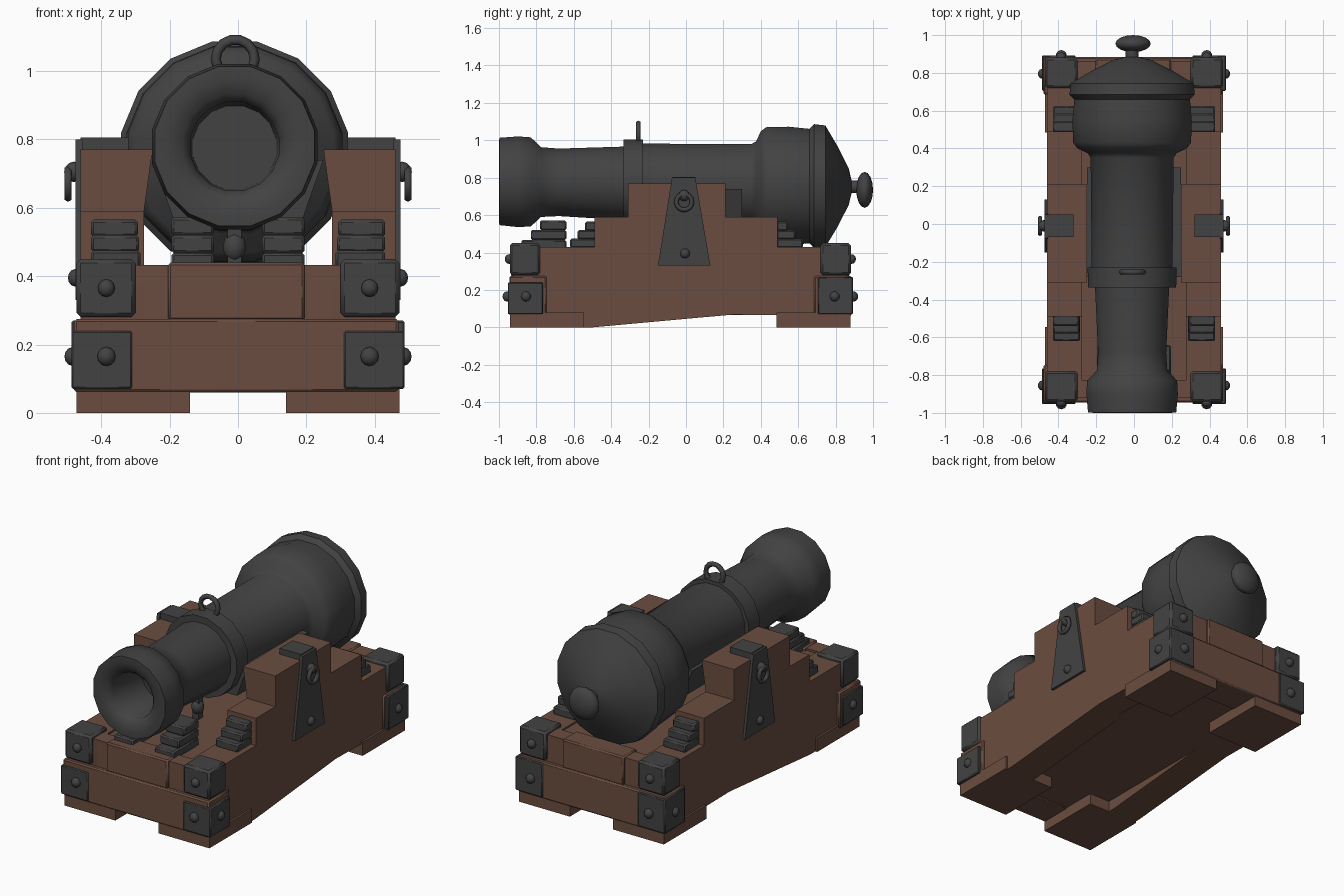
import bpy, bmesh, math
from mathutils import Matrix, Vector

if "Cube" in bpy.data.objects:
    bpy.data.objects.remove(bpy.data.objects["Cube"])


def material(name, rgb):
    m = bpy.data.materials.new(name)
    m.diffuse_color = (*rgb, 1)
    m.use_nodes = True
    m.node_tree.nodes["Principled BSDF"].inputs["Base Color"].default_value = m.diffuse_color
    return m


IRON = material("dark_iron", (0.055, 0.055, 0.055))
WOOD = material("brown_wood", (0.145, 0.073, 0.050))


def finish(name, bm, mat, angle=35, bevel=0):
    bmesh.ops.recalc_face_normals(bm, faces=bm.faces)
    me = bpy.data.meshes.new(name)
    bm.to_mesh(me)
    bm.free()
    me.materials.append(mat)
    ob = bpy.data.objects.new(name, me)
    bpy.context.collection.objects.link(ob)
    if bevel:
        b = ob.modifiers.new("bevel", 'BEVEL')
        b.width, b.segments = bevel, 1
    bpy.ops.object.select_all(action='DESELECT')
    ob.select_set(True)
    bpy.context.view_layer.objects.active = ob
    bpy.ops.object.shade_smooth_by_angle(angle=math.radians(angle))
    return ob


def box(name, x, y, z, mat, bevel=0):
    bm = bmesh.new()
    bmesh.ops.create_cube(bm, size=1)
    for v in bm.verts:
        v.co = [lo + (c + 0.5) * (hi - lo) for c, (lo, hi) in zip(v.co, (x, y, z))]
    return finish(name, bm, mat, bevel=bevel)


def extrude(name, pts, start, depth, mat, bevel=0):
    """Extrude a closed outline of 3D points along a vector."""
    bm = bmesh.new()
    f = bm.faces.new([bm.verts.new(Vector(p) + Vector(start)) for p in pts])
    r = bmesh.ops.extrude_face_region(bm, geom=[f])
    vs = [g for g in r["geom"] if isinstance(g, bmesh.types.BMVert)]
    bmesh.ops.translate(bm, verts=vs, vec=depth)
    return finish(name, bm, mat, bevel=bevel)


def ball(name, loc, scale, mat, u=10, v=6, axis='Z'):
    bm = bmesh.new()
    rot = {'X': Matrix.Rotation(math.pi / 2, 4, 'Y'),
           'Y': Matrix.Rotation(math.pi / 2, 4, 'X'), 'Z': Matrix()}[axis]
    mtx = Matrix.Translation(loc) @ Matrix.Diagonal((*scale, 1)) @ rot
    bmesh.ops.create_uvsphere(bm, u_segments=u, v_segments=v, radius=1, matrix=mtx)
    return finish(name, bm, mat, angle=70)


def torus(name, loc, major, minor, axis, mat, n=14, k=6):
    bm = bmesh.new()
    rings = []
    for i in range(n):
        a = 2 * math.pi * i / n
        ring = []
        for j in range(k):
            b = 2 * math.pi * j / k
            r, h = major + minor * math.cos(b), minor * math.sin(b)
            p = (h, r * math.cos(a), r * math.sin(a)) if axis == 'X' else \
                (r * math.cos(a), h, r * math.sin(a))
            ring.append(bm.verts.new(Vector(loc) + Vector(p)))
        rings.append(ring)
    for i in range(n):
        p, q = rings[i], rings[(i + 1) % n]
        for j in range(k):
            bm.faces.new((p[j], p[(j + 1) % k], q[(j + 1) % k], q[j]))
    return finish(name, bm, mat, angle=70)


def lathe(name, profile, mat, n=16):
    """Turn (y, radius) points round the slightly tilted gun axis."""
    bm = bmesh.new()
    rings = []
    for y, r in profile:
        zc = 0.765 - 0.015 * y
        rings.append([bm.verts.new((-0.01 + r * math.cos(2 * math.pi * (i + .5) / n), y,
                                    zc + r * math.sin(2 * math.pi * (i + .5) / n)))
                      for i in range(n)])
    for p, q in zip(rings, rings[1:]):
        for i in range(n):
            bm.faces.new((p[i], p[(i + 1) % n], q[(i + 1) % n], q[i]))
    bm.faces.new(rings[0])
    bm.faces.new(rings[-1])
    return finish(name, bm, mat, angle=42)


# Barrel: bore, flared muzzle, neck, band, body, swollen breech, domed end
lathe("barrel", [(-0.70, 0.125), (-0.96, 0.132), (-0.985, 0.155), (-1.0, 0.20), (-0.998, 0.238),
                 (-0.90, 0.247), (-0.83, 0.243), (-0.775, 0.19), (-0.68, 0.184),
                 (-0.335, 0.20), (-0.335, 0.238), (-0.23, 0.24), (-0.23, 0.218),
                 (0.35, 0.224), (0.375, 0.24), (0.40, 0.295), (0.43, 0.318),
                 (0.55, 0.322), (0.66, 0.312), (0.685, 0.338), (0.745, 0.332),
                 (0.81, 0.22), (0.87, 0.10), (0.885, 0.035), (0.93, 0.035)], IRON)
ball("breech_knob", (-0.005, 0.955, 0.735), (0.096, 0.045, 0.096), IRON, 14, 8, 'Y')
torus("lifting_ring", (-0.008, -0.255, 1.035), 0.057, 0.015, 'Y', IRON)

# Cradle below the barrel, trunnions and elevating pin
extrude("cradle", [(-0.25, 0, 0.74), (-0.19, 0, 0.57), (0.19, 0, 0.57), (0.25, 0, 0.74)],
        (0, -0.28, 0), (0, 0.58, 0), IRON)
ball("pin_knob", (-0.01, -0.36, 0.485), (0.036, 0.036, 0.045), IRON)
box("pin_stem", (-0.03, 0.01), (-0.38, -0.34), (0.42, 0.58), IRON)

# Stepped side cheeks
steps = [(-0.92, 0.06), (-0.92, 0.43), (-0.49, 0.43), (-0.49, 0.59), (-0.31, 0.59),
         (-0.31, 0.77), (0.21, 0.77), (0.21, 0.59), (0.49, 0.59), (0.49, 0.43),
         (0.86, 0.43), (0.86, 0.06), (0.25, 0.068), (-0.5, 0.0), (-0.9, 0.0)]
for s in (-1, 1):
    side = "right" if s > 0 else "left"
    cheek = extrude("cheek_" + side, [(0, y, z) for y, z in steps],
                    (s * 0.275, 0, 0), (s * 0.185, 0, 0), WOOD)
    for v in cheek.data.vertices:                      # inner face leans in at the top
        if abs(v.co.x) < 0.3 and v.co.z > 0.7:
            v.co.x = s * 0.25

    # Tapered trunnion plate, folded over the cheek top
    extrude("trunnion_plate_" + side, [(0, -0.15, 0.33), (0, 0.13, 0.33), (0, 0.05, 0.80),
                                       (0, -0.075, 0.80)],
            (s * 0.455, 0, 0), (s * 0.02, 0, 0), IRON)
    box("trunnion_cap_" + side, sorted((s * 0.32, s * 0.46)), (-0.07, 0.05), (0.765, 0.805), IRON)
    ball("plate_bolt_" + side, (s * 0.475, -0.005, 0.395), (0.024, 0.026, 0.026), IRON)
    ball("ring_bolt_" + side, (s * 0.48, -0.01, 0.705), (0.03, 0.03, 0.03), IRON)
    torus("hanging_ring_" + side, (s * 0.497, -0.01, 0.67), 0.042, 0.012, 'X', IRON)

# Bed and cross beams
box("bed", (-0.3, 0.3), (-0.90, 0.85), (0.065, 0.42), WOOD)
for s, end, name in ((-1, -0.945, "front"), (1, 0.885, "rear")):
    def ys(a, b):
        return sorted((end - s * a, end - s * b))
    box(name + "_lower_beam", (-0.48, 0.47), ys(0, 0.20), (0.06, 0.275), WOOD, 0.008)
    box(name + "_upper_beam", (-0.205, 0.195), ys(0.01, 0.14), (0.27, 0.44), WOOD, 0.008)
    box(name + "_upper_backing", (-0.30, 0.30), ys(0.025, 0.12), (0.27, 0.432), WOOD)
    for m in (-1, 1):
        tag = name + ("_right" if m > 0 else "_left")
        # Corner irons with bolts
        box("upper_corner_" + tag, sorted((m * 0.30, m * 0.472)), ys(0.004, 0.165),
            (0.28, 0.45), IRON, 0.012)
        box("lower_corner_" + tag, sorted((m * 0.31, m * 0.487)), ys(-0.008, 0.18),
            (0.07, 0.24 if s < 0 else 0.27), IRON, 0.005)
        ball("upper_bolt_" + tag, (m * 0.385, end, 0.365), (0.026, 0.024, 0.026), IRON)
        ball("lower_bolt_" + tag, (m * 0.385, end + s * 0.01, 0.165), (0.028, 0.026, 0.028), IRON)
        ball("side_bolt_" + tag, (m * 0.485, end - s * 0.09, 0.165), (0.024, 0.027, 0.027), IRON)
        # Feet
        box("foot_" + tag, sorted((m * 0.14, m * 0.472)), ys(0.005, 0.40), (0.0, 0.08), WOOD)
        # Stepped iron chocks on the cheeks
        near = -0.48 if s < 0 else 0.485
        for i in range(3):
            box("cheek_chock_%s_%d" % (tag, i), sorted((m * (0.285 + .004 * i), m * 0.43)),
                sorted((near, near + s * (0.14 - 0.04 * i))),
                (0.425 + 0.045 * i, 0.475 + 0.045 * i), IRON, 0.008)

# Stepped iron chocks beneath the muzzle
for m in (-1, 1):
    for i in range(3):
        box("muzzle_chock_%s_%d" % ("right" if m > 0 else "left", i),
            sorted((m * 0.07, m * 0.195)), (-0.88 + 0.05 * i, -0.64),
            (0.415 + 0.052 * i, 0.468 + 0.052 * i), IRON, 0.008)
